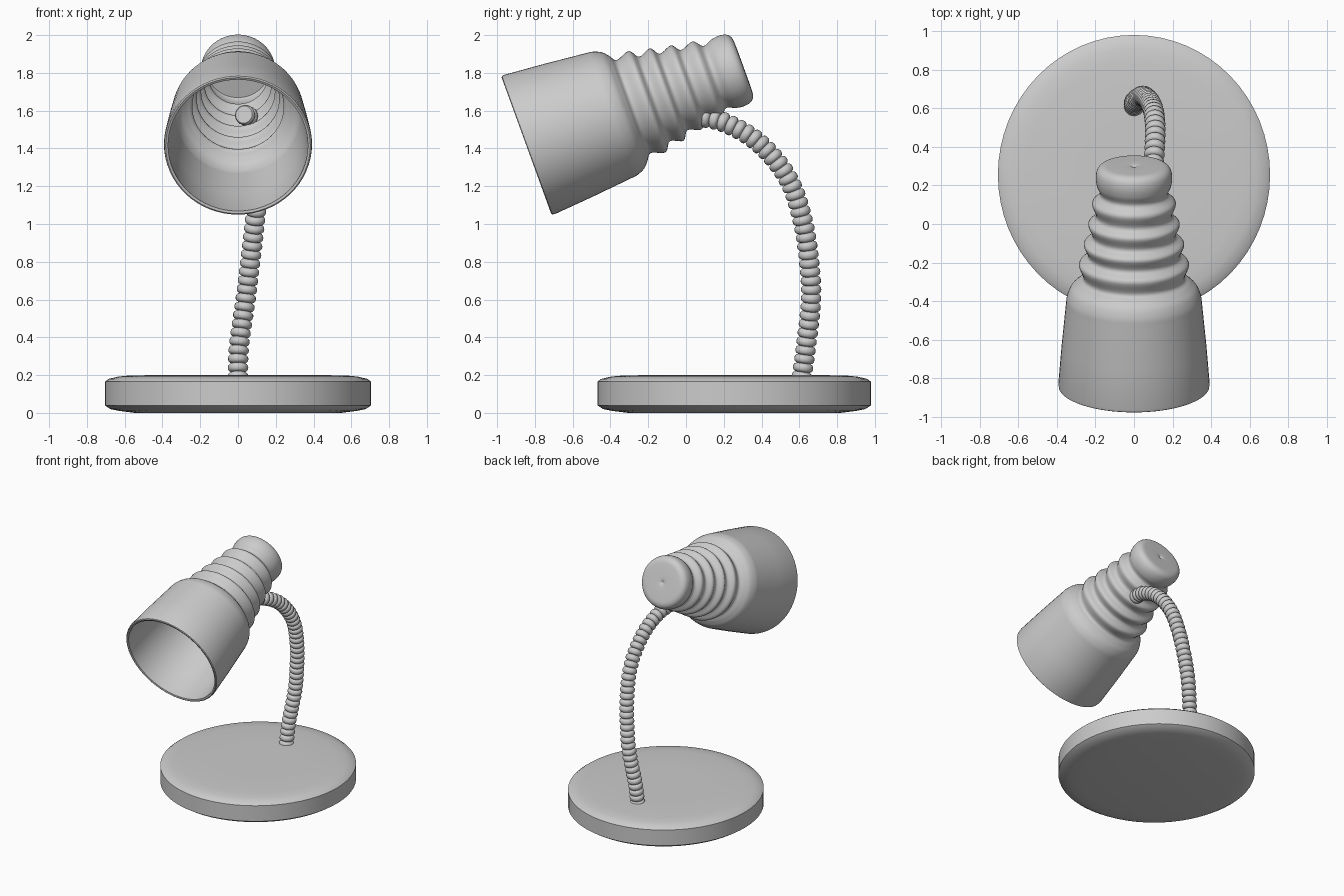
import bpy, math
from mathutils import Vector, Matrix

if "Cube" in bpy.data.objects:
    bpy.data.objects.remove(bpy.data.objects["Cube"])


def spline(points, steps):
    """Catmull-Rom curve through the points."""
    p = [Vector(q) for q in points]
    p = [2 * p[0] - p[1]] + p + [2 * p[-1] - p[-2]]
    out = []
    for i in range(1, len(p) - 2):
        a, b, c, d = p[i - 1:i + 3]
        for k in range(steps):
            t = k / steps
            out.append(0.5 * (2 * b + (c - a) * t + (2 * a - 5 * b + 4 * c - d) * t * t
                              + (3 * b - a - 3 * c + d) * t ** 3))
    return out + [p[-2]]


def loft(name, rings, caps=True):
    """Skin a list of equal-sized rings of points, optionally closing both ends."""
    n = len(rings[0])
    verts = [v for ring in rings for v in ring]
    faces = [(i * n + j, i * n + (j + 1) % n, (i + 1) * n + (j + 1) % n, (i + 1) * n + j)
             for i in range(len(rings) - 1) for j in range(n)]
    if caps:
        last = (len(rings) - 1) * n
        faces += [tuple(range(n))[::-1], tuple(range(last, last + n))]
    mesh = bpy.data.meshes.new(name)
    mesh.from_pydata(verts, [], faces)
    ob = bpy.data.objects.new(name, mesh)
    bpy.context.collection.objects.link(ob)
    bpy.context.view_layer.objects.active = ob
    ob.select_set(True)
    bpy.ops.object.shade_smooth_by_angle(angle=math.radians(40))
    ob.select_set(False)
    return ob


def circle(r, z, n):
    return [Vector((r * math.cos(2 * math.pi * i / n), r * math.sin(2 * math.pi * i / n), z))
            for i in range(n)]


# Round base with softened edges
base_profile = [(0.55, 0.005), (0.63, 0.01), (0.68, 0.02), (0.71, 0.04), (0.71, 0.165),
                (0.69, 0.18), (0.64, 0.192), (0.57, 0.199), (0.3, 0.2)]
base_profile[0] = (0.55, 0.0)
base = loft("base", [circle(r, z, 64) for r, z in base_profile])
base.scale = (0.993, 1.02, 1)
base.location = (0, 0.255, 0)

# Ribbed shade: outer profile (radius, distance from the rim), then a parallel inner wall
front = [(0.383, 0.0), (0.39, 0.004), (0.392, 0.02), (0.375, 0.23), (0.353, 0.455)]
ribs = [(0.353, 0.455), (0.347, 0.50), (0.327, 0.545), (0.295, 0.575), (0.262, 0.605),
        (0.285, 0.68), (0.238, 0.722), (0.260, 0.79), (0.215, 0.83), (0.237, 0.90),
        (0.196, 0.942), (0.217, 1.015), (0.175, 1.06), (0.192, 1.11), (0.198, 1.155),
        (0.19, 1.195), (0.165, 1.217), (0.12, 1.222), (0.03, 1.222), (0.004, 1.212)]
outer = front[:-1] + [tuple(v) for v in spline(ribs, 5)]
inner = [(max(r - 0.02, 0.003), min(t, 1.2)) for r, t in outer[1:]]
rings = [circle(r, t, 64) for r, t in inner[::-1] + outer]
shade = loft("lamp_shade", rings)
axis = Vector((0, math.cos(math.radians(20)), math.sin(math.radians(20))))
shade.matrix_world = (Matrix.Translation((0, -0.845, 1.415))
                      @ axis.to_track_quat('Z', 'X').to_matrix().to_4x4())

# Flexible gooseneck: ribbed tube swept along a bending path
path = spline([(0, 0.61, 0.17), (0.005, 0.635, 0.35), (0.04, 0.662, 0.6), (0.065, 0.652, 0.8),
               (0.088, 0.622, 1.0), (0.105, 0.565, 1.19), (0.11, 0.48, 1.33),
               (0.105, 0.36, 1.45), (0.09, 0.22, 1.53), (0.065, 0.11, 1.562),
               (0.03, 0.0, 1.58)], 24)
dist = [0.0]
for a, b in zip(path, path[1:]):
    dist.append(dist[-1] + (b - a).length)


def at(s):
    s = min(max(s, 0), dist[-1])
    i = next((k for k in range(len(dist) - 1) if dist[k + 1] >= s), len(dist) - 2)
    return path[i].lerp(path[i + 1], (s - dist[i]) / (dist[i + 1] - dist[i]))


count = round(dist[-1] / 0.047)
pitch = dist[-1] / count
bead = [(0.0, 0.036), (0.1, 0.046), (0.25, 0.052), (0.5, 0.054), (0.75, 0.052), (0.9, 0.046)]
side, up = Vector((1, 0, 0)), Vector((0, 0, 1))
rings = []
for k in range(count):
    for f, r in bead:
        s = (k + f) * pitch
        tangent = (at(s + 0.01) - at(s - 0.01)).normalized()
        side = up.rotation_difference(tangent) @ side
        up = tangent
        other = up.cross(side)
        rings.append([at(s) + side * v.x + other * v.y for v in circle(r, 0, 20)])
loft("gooseneck", rings)
